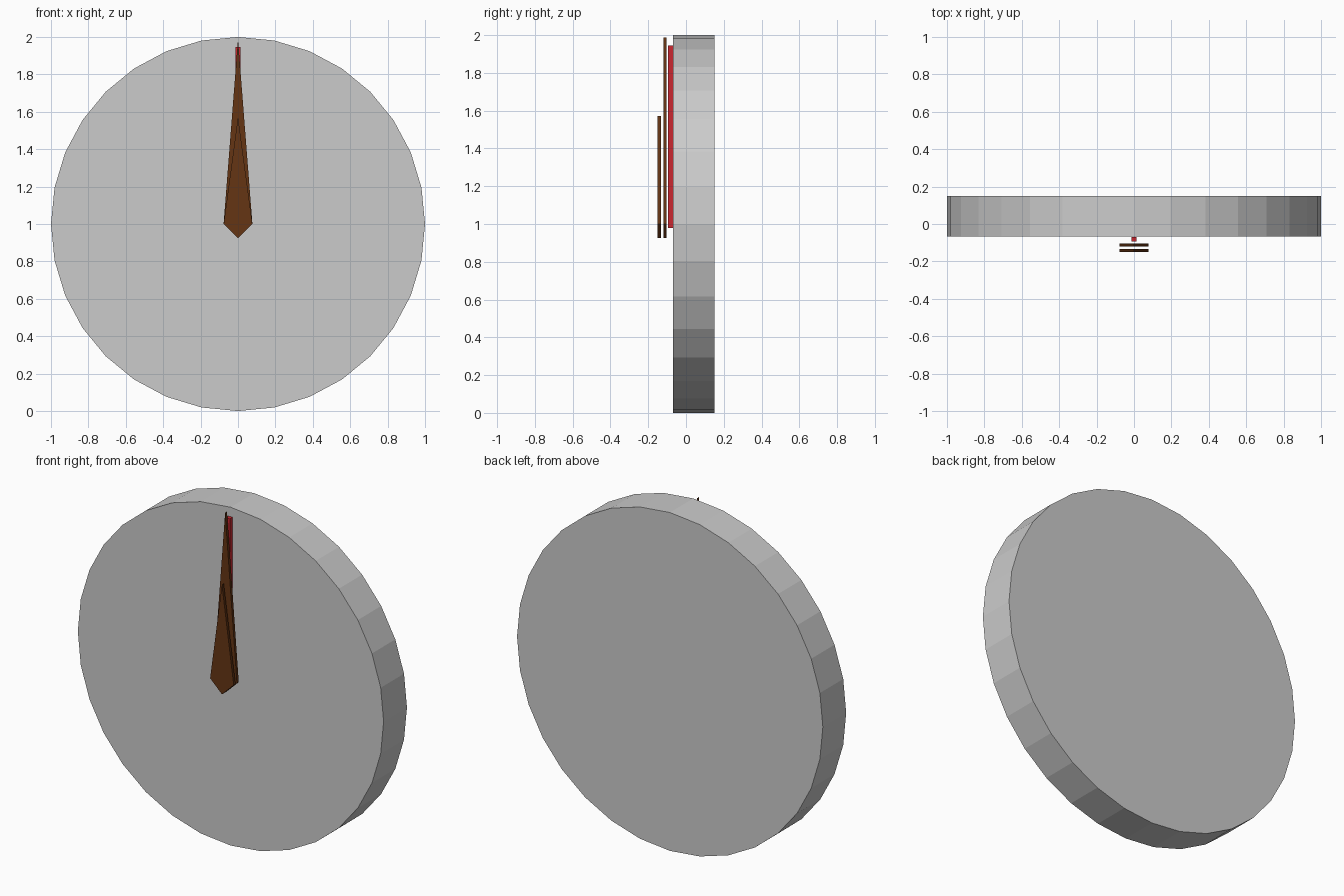
import bpy
import bmesh
import math

if "Cube" in bpy.data.objects:
    bpy.data.objects.remove(bpy.data.objects["Cube"])


def material(name, rgb):
    mat = bpy.data.materials.new(name)
    mat.diffuse_color = (*rgb, 1)
    mat.use_nodes = True
    mat.node_tree.nodes["Principled BSDF"].inputs["Base Color"].default_value = mat.diffuse_color
    return mat


def slab(name, outline, y_front, y_back, mat=None):
    """Extrude an (x, z) outline from y_front to y_back."""
    bm = bmesh.new()
    face = bm.faces.new([bm.verts.new((x, y_front, z)) for x, z in outline])
    result = bmesh.ops.extrude_face_region(bm, geom=[face], use_keep_orig=True)
    moved = [v for v in result["geom"] if isinstance(v, bmesh.types.BMVert)]
    bmesh.ops.translate(bm, verts=moved, vec=(0, y_back - y_front, 0))
    bmesh.ops.recalc_face_normals(bm, faces=bm.faces)
    mesh = bpy.data.meshes.new(name)
    bm.to_mesh(mesh)
    bm.free()
    if mat:
        mesh.materials.append(mat)
    obj = bpy.data.objects.new(name, mesh)
    bpy.context.collection.objects.link(obj)
    return obj


def kite(tip):
    return [(0, 0.925), (0.077, 1.0), (0, tip), (-0.077, 1.0)]


brown = material("brown", (0.13, 0.035, 0.007))
red = material("red", (0.6, 0.02, 0.03))

# Clock body: 32-sided disc
rim = [(math.sin(i * math.tau / 32), 1 + math.cos(i * math.tau / 32)) for i in range(32)]
slab("clock_body", rim, -0.068, 0.15)

# Hands, stacked in front of the face
slab("second_hand", [(-0.013, 0.978), (0.013, 0.978), (0.013, 1.945), (-0.013, 1.945)],
     -0.094, -0.07, red)
slab("minute_hand", kite(1.988), -0.12, -0.103, brown)
slab("hour_hand", kite(1.573), -0.15, -0.133, brown)
